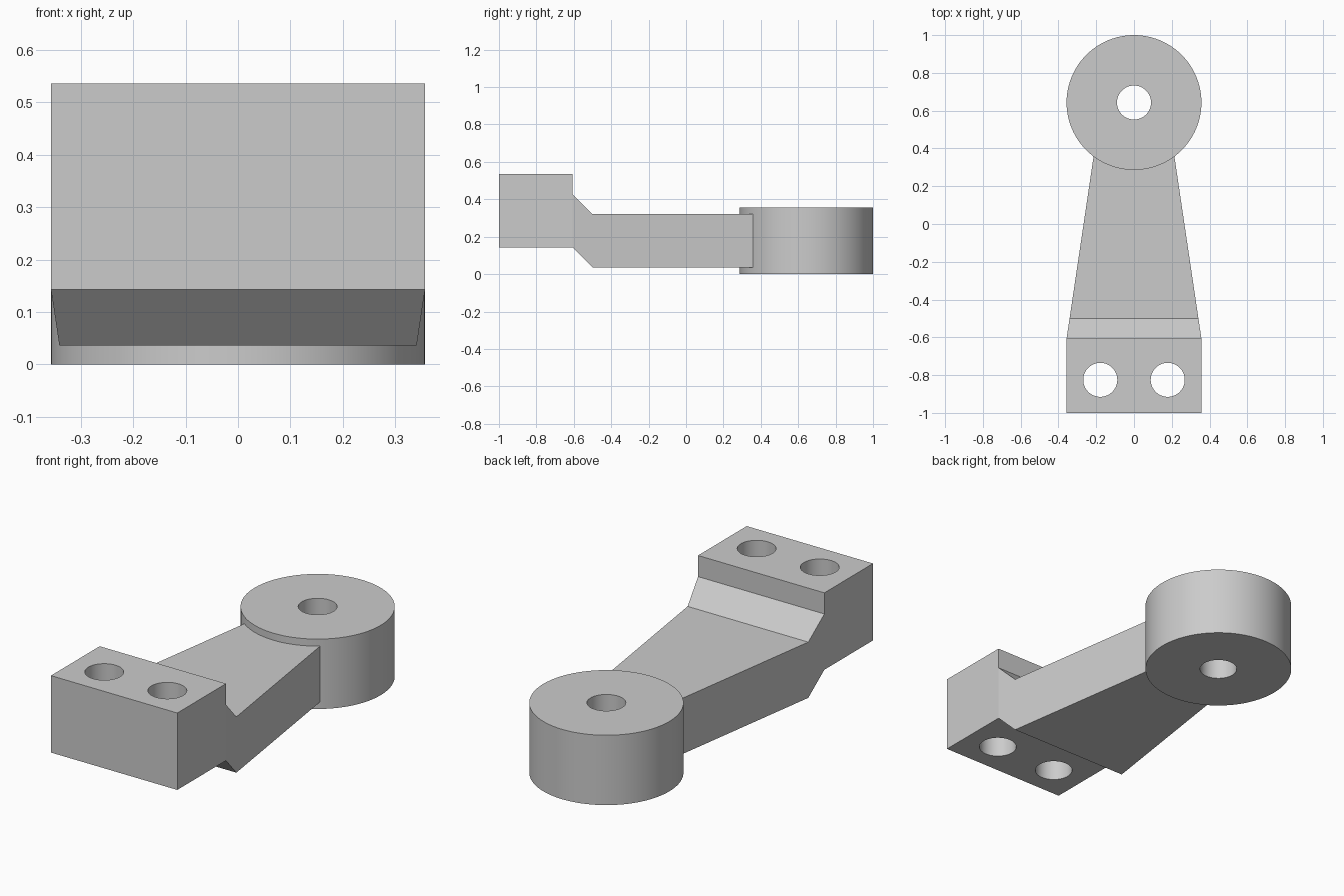
import bpy, bmesh, math

if "Cube" in bpy.data.objects:
    bpy.data.objects.remove(bpy.data.objects["Cube"])

R = 0.357          # hub radius, also half width of the mounting block
HOLE = 0.09        # radius of all bores
HUB_Y = 0.643

grey = bpy.data.materials.new("light grey")
grey.use_nodes = True
colour = (0.6, 0.6, 0.6, 1)
grey.diffuse_color = colour
grey.node_tree.nodes["Principled BSDF"].inputs["Base Color"].default_value = colour


def finish(bm, name):
    bmesh.ops.recalc_face_normals(bm, faces=bm.faces)
    mesh = bpy.data.meshes.new(name)
    bm.to_mesh(mesh)
    bm.free()
    mesh.materials.append(grey)
    obj = bpy.data.objects.new(name, mesh)
    bpy.context.collection.objects.link(obj)
    return obj


def smooth(obj):
    bpy.ops.object.select_all(action='DESELECT')
    obj.select_set(True)
    bpy.context.view_layer.objects.active = obj
    bpy.ops.object.shade_smooth_by_angle(angle=math.radians(30))


def cylinder(name, x, y, z0, z1, radius):
    bpy.ops.mesh.primitive_cylinder_add(vertices=96, radius=radius, depth=z1 - z0,
                                        location=(x, y, (z0 + z1) / 2))
    obj = bpy.context.object
    obj.name = name
    obj.data.materials.append(grey)
    return obj


def bore(obj, x, y):
    cutter = cylinder(obj.name + "_bore_cutter", x, y, -0.2, 0.8, HOLE)
    mod = obj.modifiers.new("bore", 'BOOLEAN')
    mod.operation = 'DIFFERENCE'
    mod.solver = 'EXACT'
    mod.object = cutter
    bpy.context.view_layer.objects.active = obj
    bpy.ops.object.modifier_apply(modifier=mod.name)
    bpy.data.objects.remove(cutter)


# Round hub with a central bore
hub = cylinder("hub", 0, HUB_Y, 0, R, R)
bore(hub, 0, HUB_Y)
smooth(hub)

# Mounting block with two bolt holes
bm = bmesh.new()
bmesh.ops.create_cube(bm, size=1)
bmesh.ops.scale(bm, vec=(2 * R, 0.393, 0.393), verts=bm.verts)
bmesh.ops.translate(bm, vec=(0, -0.8035, 0.3395), verts=bm.verts)
block = finish(bm, "mounting_block")
for side in (-1, 1):
    bore(block, side * R / 2, -0.825)
smooth(block)

# Tapered arm: sections of (y, half width, bottom, top), open where it meets the block
sections = [(-0.607, R, 0.143, 0.428), (-0.5, 0.341, 0.036, 0.321), (0.357, 0.214, 0.036, 0.321)]
bm = bmesh.new()
rings = [[bm.verts.new(p) for p in ((-w, y, lo), (w, y, lo), (w, y, hi), (-w, y, hi))]
         for y, w, lo, hi in sections]
for a, b in zip(rings, rings[1:]):
    for i in range(4):
        j = (i + 1) % 4
        bm.faces.new((a[i], a[j], b[j], b[i]))
bm.faces.new(rings[-1])
finish(bm, "arm")
